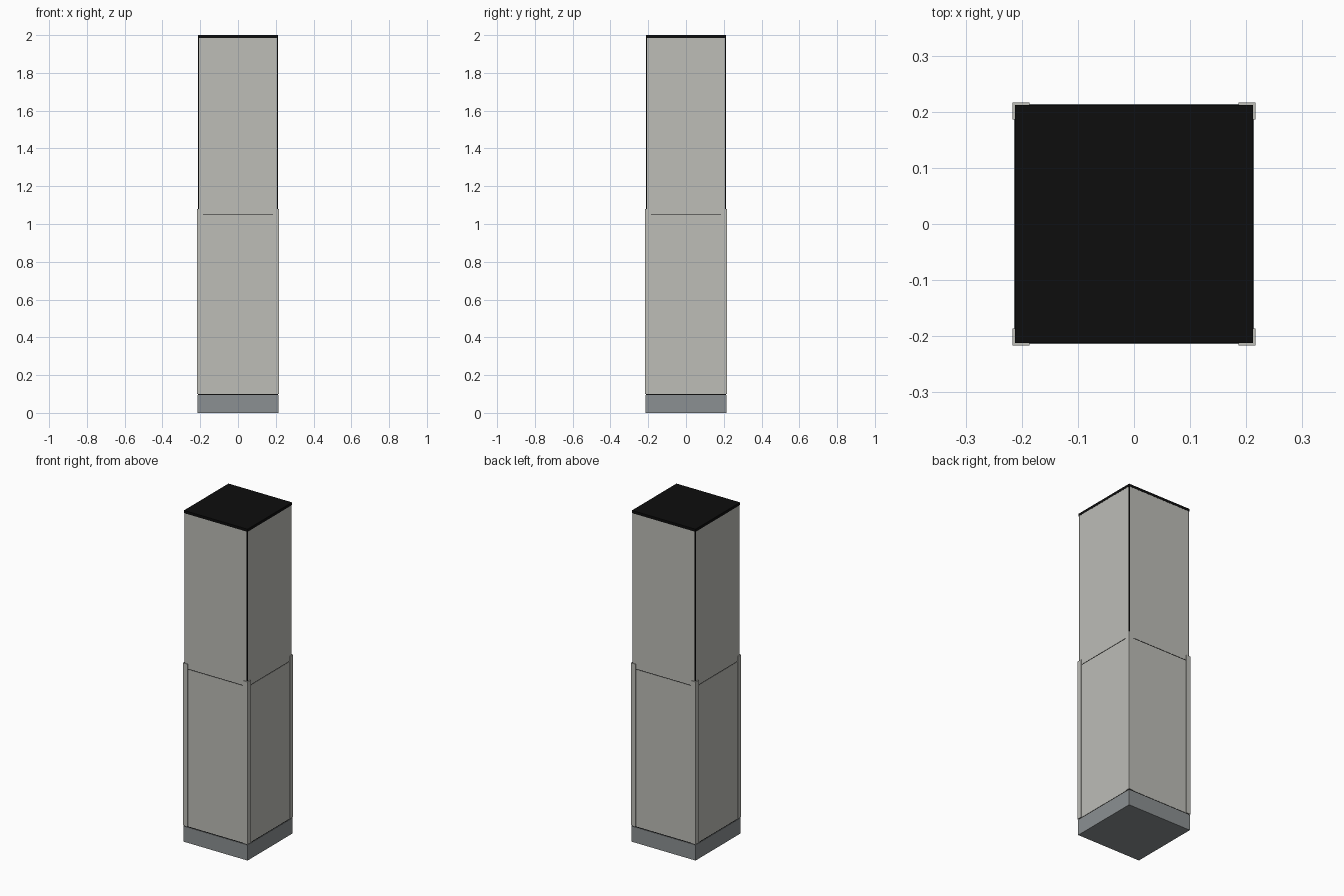
import bpy
from mathutils import Matrix
import math

if "Cube" in bpy.data.objects:
    bpy.data.objects.remove(bpy.data.objects["Cube"])


def material(name, rgb):
    m = bpy.data.materials.new(name)
    m.diffuse_color = (*rgb, 1)
    m.use_nodes = True
    m.node_tree.nodes["Principled BSDF"].inputs["Base Color"].default_value = m.diffuse_color
    return m


BLACK = material("black", (0.004, 0.004, 0.004))
PALE = material("pale grey", (0.51, 0.51, 0.475))
STEEL = material("steel grey", (0.26, 0.28, 0.287))

CAP = 0.2125      # half width of the pillar
CORE = 0.2105     # half width of the black inner body
GUARD = 0.2165    # outer half width of the corner guards


def box(name, lo, hi, mat, turn=0):
    """Box between two corners, turned about z by quarter turns."""
    bpy.ops.mesh.primitive_cube_add(size=1)
    ob = bpy.context.object
    ob.name = name
    mid = [(a + b) / 2 for a, b in zip(lo, hi)]
    size = [b - a for a, b in zip(lo, hi)]
    ob.data.transform(Matrix.Rotation(turn * math.pi / 2, 4, 'Z')
                      @ Matrix.Translation(mid) @ Matrix.Diagonal((*size, 1)))
    ob.data.materials.append(mat)
    return ob


def prism(name, profile, z0, z1, mat, turn):
    """Vertical prism from a plan profile, turned by quarter turns."""
    n = len(profile)
    verts = [(x, y, z) for z in (z0, z1) for x, y in profile]
    faces = [tuple(reversed(range(n))), tuple(range(n, 2 * n))]
    faces += [(i, (i + 1) % n, n + (i + 1) % n, n + i) for i in range(n)]
    me = bpy.data.meshes.new(name)
    me.from_pydata(verts, [], faces)
    me.transform(Matrix.Rotation(turn * math.pi / 2, 4, 'Z'))
    me.materials.append(mat)
    ob = bpy.data.objects.new(name, me)
    bpy.context.collection.objects.link(ob)


# Base plinth, black core showing in the seams, and top cap
box("base", (-0.2135, -0.2135, 0), (0.2135, 0.2135, 0.094), STEEL)
box("core", (-CORE, -CORE, 0.09), (CORE, CORE, 1.99), BLACK)
box("top_cap", (-CAP, -CAP, 1.984), (CAP, CAP, 2.0), BLACK)

# L-shaped plan of one corner guard
g, i, e = GUARD, CORE - 0.001, GUARD - 0.03
guard = [(-g, -g), (-e, -g), (-e, -i), (-i, -i), (-i, -e), (-g, -e)]

for t in range(4):
    # Lower and upper cladding panels on each side
    box("lower_panel", (-0.206, -0.212, 0.099), (0.206, -0.2, 1.047), PALE, t)
    box("upper_panel", (-0.206, -0.212, 1.051), (0.206, -0.2, 1.984), PALE, t)
    # Corner guard on the lower half
    prism("corner_guard", guard, 0.099, 1.08, PALE, t)
